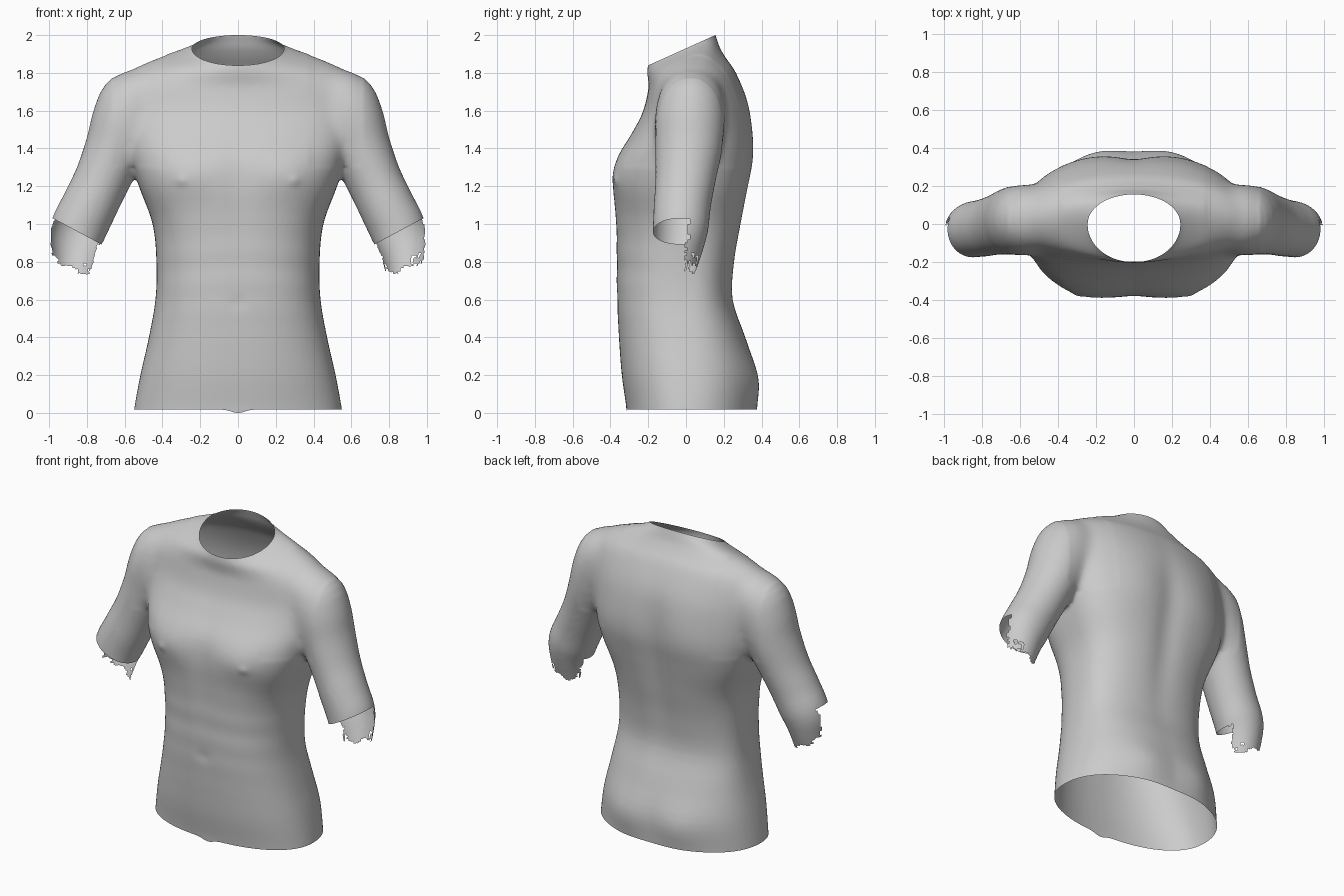
import bpy, bmesh, math
from mathutils import Vector, noise

if "Cube" in bpy.data.objects:
    bpy.data.objects.remove(bpy.data.objects["Cube"])


def spline(rows, steps):
    """Catmull-Rom resampling of a table of rows."""
    out = []
    for i in range(len(rows) - 1):
        a, b = rows[max(i - 1, 0)], rows[i]
        c, d = rows[i + 1], rows[min(i + 2, len(rows) - 1)]
        for s in range(steps):
            t = s / steps
            out.append([0.5 * (2 * q + (r - p) * t + (2 * p - 5 * q + 4 * r - u) * t * t
                               + (3 * q - p - 3 * r + u) * t ** 3)
                        for p, q, r, u in zip(a, b, c, d)])
    out.append(list(rows[-1]))
    return out


def loft(bm, rings):
    """Closed tube through rings of points."""
    vs = [[bm.verts.new(p) for p in ring] for ring in rings]
    n = len(vs[0])
    for a, b in zip(vs, vs[1:]):
        for i in range(n):
            j = (i + 1) % n
            bm.faces.new((a[i], a[j], b[j], b[i]))
    bm.faces.new(vs[0][::-1])
    bm.faces.new(vs[-1])


def bell(v, width):
    return math.exp(-(v / width) ** 2)


ANGLES = [2 * math.pi * i / 64 for i in range(64)]

# torso rings: height, tilt, half width, front depth, back depth, squareness
TORSO = [(-.12, 0, .565, .305, .37, 2.2), (.02, 0, .55, .315, .375, 2.2),
         (.2, 0, .517, .34, .375, 2.3), (.4, 0, .472, .355, .315, 2.4),
         (.6, 0, .437, .365, .25, 2.5), (.8, 0, .432, .367, .26, 2.5),
         (1.0, 0, .452, .372, .295, 2.6), (1.2, 0, .525, .385, .33, 2.8),
         (1.35, 0, .57, .363, .352, 2.7), (1.5, .05, .60, .285, .348, 2.4),
         (1.62, .12, .62, .23, .325, 2.2), (1.75, .2, .62, .2, .265, 2.1),
         (1.815, .28, .56, .2, .215, 1.9), (1.865, .35, .44, .205, .182, 1.9),
         (1.9, .4, .32, .205, .168, 2), (1.934, .45, .235, .2, .155, 2),
         (1.97, .45, .225, .195, .15, 2), (2.06, .45, .22, .19, .145, 2)]

# arm rings: centre x, y, z, radius across, radius in depth
ARM = [(.32, .03, 1.71, .10, .12), (.43, .03, 1.70, .135, .15), (.535, .025, 1.64, .187, .178),
       (.59, .02, 1.55, .183, .188), (.648, .015, 1.40, .163, .178),
       (.72, -.002, 1.235, .148, .16), (.79, -.02, 1.09, .148, .151),
       (.85, -.03, .96, .148, .146), (.872, -.05, .83, .122, .13), (.88, -.075, .70, .105, .11)]

bm = bmesh.new()
rings = []
for z, tilt, w, front, back, n in spline(TORSO, 4):
    ring = []
    for a in ANGLES:
        c, s = math.cos(a), math.sin(a)
        x = w * math.copysign(abs(c) ** (2 / n), c)
        y = (back if s > 0 else front) * math.copysign(abs(s) ** (2 / n), s)
        ring.append((x, y, z + tilt * y))
    rings.append(ring)
loft(bm, rings)

for side in (1, -1):
    path = spline(ARM, 4)
    rings = []
    for i, (x, y, z, r, ry) in enumerate(path):
        p, q = path[max(i - 1, 0)], path[min(i + 1, len(path) - 1)]
        d = Vector((q[0] - p[0], q[2] - p[2])).normalized()
        rings.append([(side * (x - d.y * r * math.cos(a)), y + ry * math.sin(a),
                       z + d.x * r * math.cos(a)) for a in ANGLES])
    loft(bm, rings)
bmesh.ops.recalc_face_normals(bm, faces=bm.faces)
mesh = bpy.data.meshes.new("shirt")
bm.to_mesh(mesh)
bm.free()
shirt = bpy.data.objects.new("shirt", mesh)
bpy.context.collection.objects.link(shirt)
bpy.context.view_layer.objects.active = shirt
shirt.select_set(True)

# fuse torso and sleeves into one soft surface
rm = shirt.modifiers.new("fuse", 'REMESH')
rm.mode = 'VOXEL'
rm.voxel_size = 0.014
sm = shirt.modifiers.new("soften", 'SMOOTH')
sm.factor, sm.iterations = 0.5, 6
for name in ("fuse", "soften"):
    bpy.ops.object.modifier_apply(modifier=name)

bm = bmesh.new()
bm.from_mesh(shirt.data)

# melt the shoulder seams, above the armpit
seam = [v for v in bm.verts if .38 < abs(v.co.x) < .66 and v.co.z > 1.3]
for _ in range(30):
    bmesh.ops.smooth_vert(bm, verts=seam, factor=.5, use_axis_x=True,
                          use_axis_y=True, use_axis_z=True)

# body relief: chest, sternum, belly on the front; spine, blades, seat on the back
for v in bm.verts:
    x, y, z = v.co
    if abs(x) > .56:
        continue
    ax, k = abs(x), min(abs(y) / .2, 1)
    if y < 0:
        push = (.018 * bell(ax - .27, .15) * bell(z - 1.26, .1)
                + .008 * bell(ax - .30, .03) * bell(z - 1.23, .025)
                - .006 * bell(x, .07) * bell(z - 1.2, .3)
                - .005 * bell(x, .05) * bell(z - .58, .04)
                + .0012 * math.sin(z * 38 + 3 * ax) * bell(z - .75, .25))
        v.co.y -= push * k
    else:
        push = (.010 * bell(ax - .22, .14) * bell(z - 1.42, .2)
                - .018 * bell(x, .09) * bell(z - 1.15, .45)
                + .018 * bell(ax - .2, .14) * bell(z - .15, .14))
        v.co.y += push * k


def cut(co, no, faces=None, clear=True):
    faces = list(faces or bm.faces)
    geom = list({e for f in faces for e in list(f.verts) + list(f.edges)}) + faces
    bmesh.ops.bisect_plane(bm, geom=geom, plane_co=co, plane_no=no, clear_outer=clear)


# hem and slanted neck opening
cut((0, 0, .018), (0, 0, -1))
cut((0, 0, 1.93), (0, -.41, .91))
for v in bm.verts:
    if v.co.z < .03 and v.co.y < 0:
        v.co.z -= .018 * bell(v.co.x, .05)

# sleeve openings, leaving a torn flap at the back
for side in (1, -1):
    co, no = Vector((side * .85, -.03, .96)), Vector((side * .47, 0, -.88)).normalized()
    sleeve = [f for f in bm.faces if f.calc_center_median().x * side > .62
              and f.calc_center_median().z < 1.2]
    cut(co, no, sleeve, clear=False)
    doomed = []
    for f in bm.faces:
        c = f.calc_center_median()
        d = (c - co).dot(no)
        if c.x * side < .62 or c.z > 1.2 or d < 1e-5:
            continue
        rag = noise.noise(c * 22) * .05 + noise.noise(c * 55) * .02
        length = .19 - .5 * max(0, .86 - c.x * side) + rag
        if c.y < .02 - .15 * d + rag * .5 or d > length:
            doomed.append(f)
    bmesh.ops.delete(bm, geom=doomed, context='FACES')

# drop loose scraps
seen, scraps = set(), []
for f in bm.faces:
    if f in seen:
        continue
    island, stack = [], [f]
    seen.add(f)
    while stack:
        g = stack.pop()
        island.append(g)
        for e in g.edges:
            for h in e.link_faces:
                if h not in seen:
                    seen.add(h)
                    stack.append(h)
    if len(island) < 2000:
        scraps += island
bmesh.ops.delete(bm, geom=scraps, context='FACES')
bm.to_mesh(shirt.data)
bm.free()

grey = bpy.data.materials.new("light grey cloth")
grey.diffuse_color = (.6, .6, .6, 1)
grey.use_nodes = True
grey.node_tree.nodes["Principled BSDF"].inputs["Base Color"].default_value = grey.diffuse_color
shirt.data.materials.clear()
shirt.data.materials.append(grey)
bpy.ops.object.shade_smooth()
